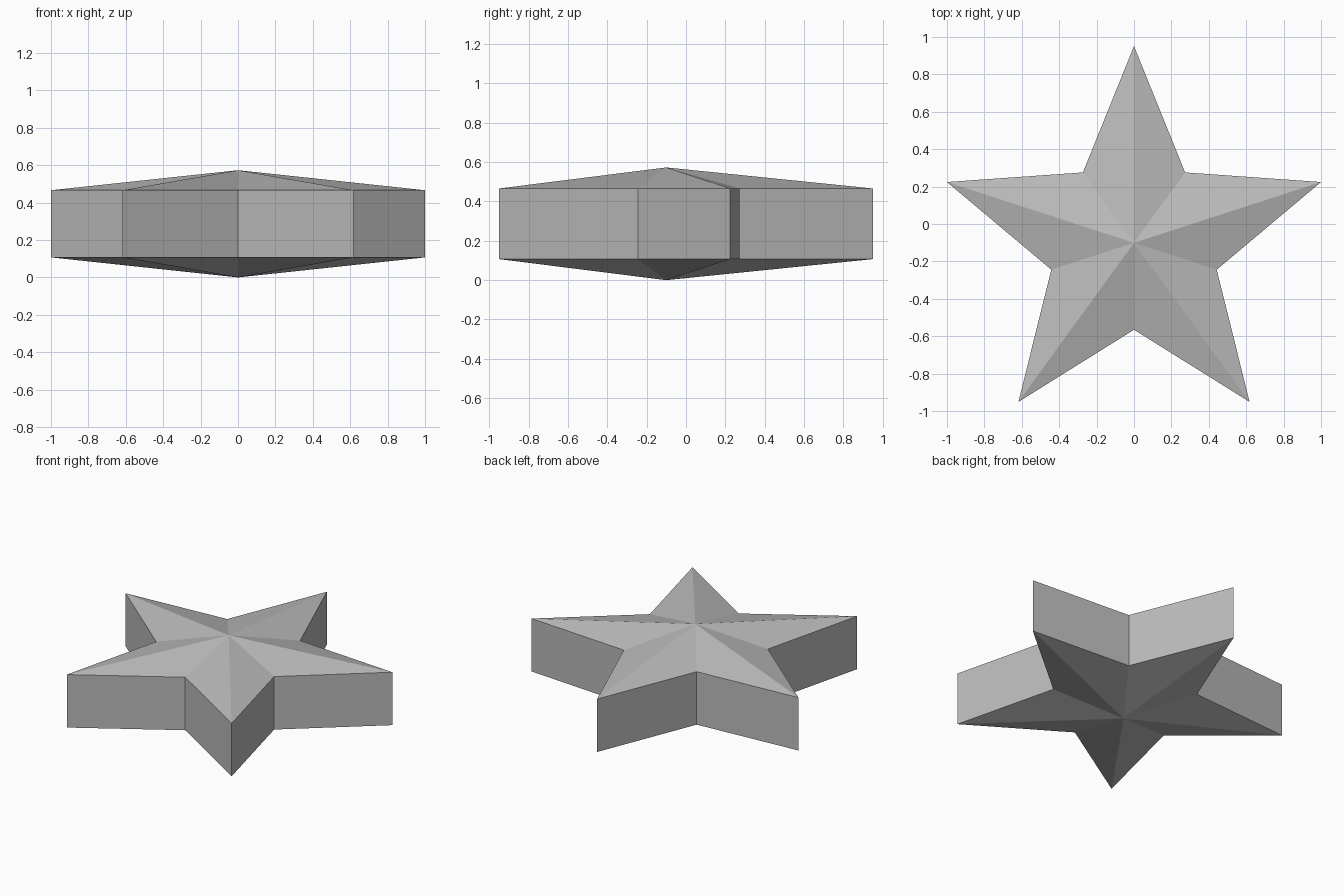
import bpy, bmesh, math

if "Cube" in bpy.data.objects:
    bpy.data.objects.remove(bpy.data.objects["Cube"])

OUTER, INNER, CY = 1.0515, 0.465, -0.1005
Z_LOW, Z_HIGH, Z_TOP = 0.107, 0.466, 0.573

grey = bpy.data.materials.new("grey")
grey.diffuse_color = (0.5, 0.5, 0.5, 1)
grey.use_nodes = True
grey.node_tree.nodes["Principled BSDF"].inputs["Base Color"].default_value = grey.diffuse_color

bm = bmesh.new()

# Star outline, alternating tips and notches
def ring(z):
    verts = []
    for i in range(10):
        a = math.pi / 2 + i * math.pi / 5
        r = INNER if i % 2 else OUTER
        verts.append(bm.verts.new((r * math.cos(a), CY + r * math.sin(a), z)))
    return verts

low, high = ring(Z_LOW), ring(Z_HIGH)
bottom = bm.verts.new((0, CY, 0))
top = bm.verts.new((0, CY, Z_TOP))

# Upright walls, with facets rising to a point above and below
for i in range(10):
    j = (i + 1) % 10
    bm.faces.new((low[i], low[j], high[j], high[i]))
    bm.faces.new((high[i], high[j], top))
    bm.faces.new((low[j], low[i], bottom))

mesh = bpy.data.meshes.new("star")
bm.to_mesh(mesh)
bm.free()
mesh.materials.append(grey)
bpy.context.collection.objects.link(bpy.data.objects.new("star", mesh))
